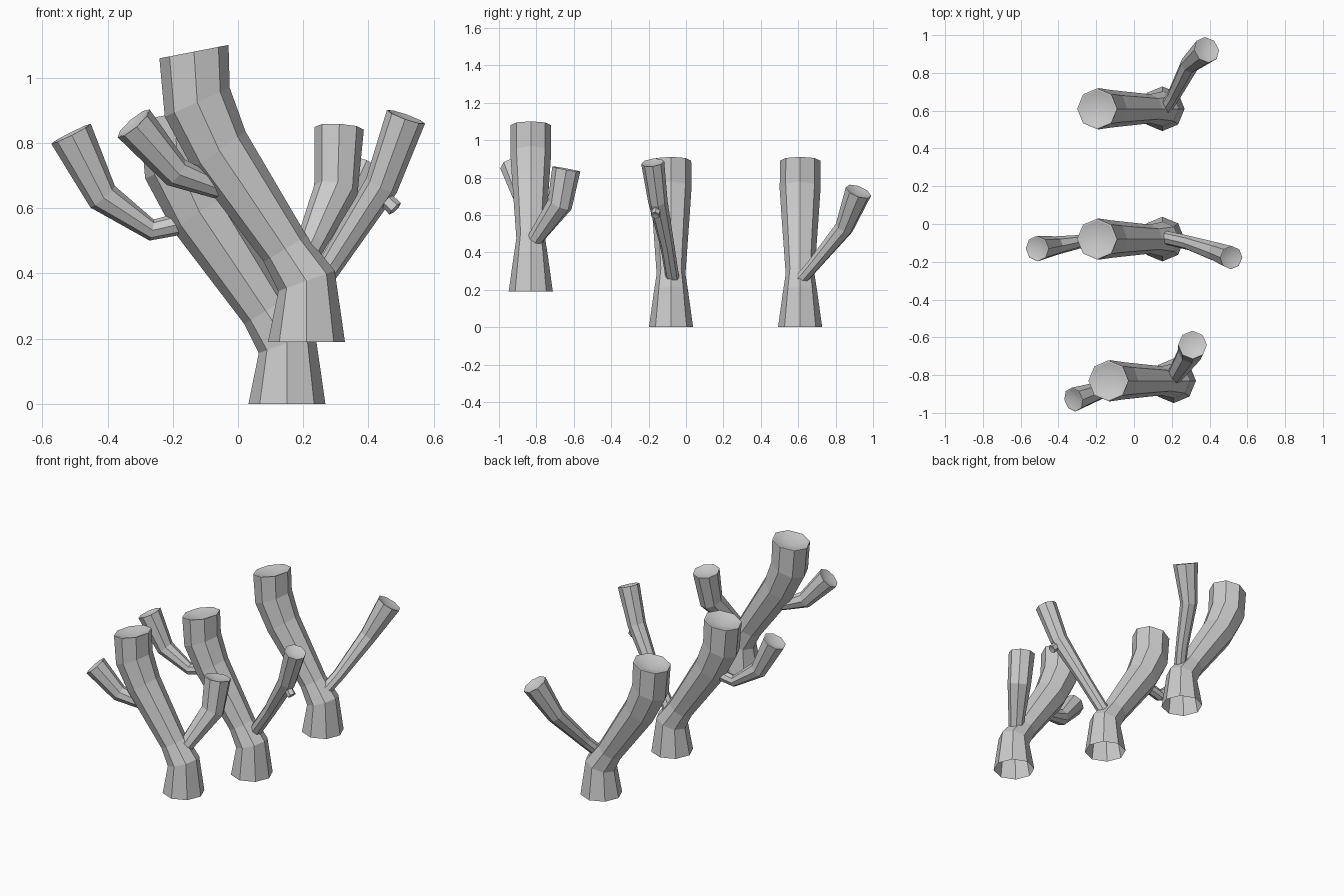
import bpy, bmesh, math
from mathutils import Vector

if "Cube" in bpy.data.objects:
    bpy.data.objects.remove(bpy.data.objects["Cube"])


def tube(name, path, sides=8, tilts=None):
    """Faceted tube along (x, y, z, radius) points, open below, dished tip."""
    pts = [Vector(p[:3]) for p in path]
    bm = bmesh.new()
    rings = []
    for i, p in enumerate(pts):
        if tilts:
            a = math.radians(tilts[i])
            n = Vector((-math.sin(a), 0, math.cos(a)))
        else:
            n = Vector()
            if i:
                n += (p - pts[i - 1]).normalized()
            if i < len(pts) - 1:
                n += (pts[i + 1] - p).normalized()
            n.normalize()
        u = Vector((0, 1, 0)).cross(n).normalized()
        v = n.cross(u)
        r = path[i][3]
        ring = []
        for k in range(sides):
            a = 2 * math.pi * k / sides
            ring.append(bm.verts.new(p + (u * math.cos(a) + v * math.sin(a)) * r))
        rings.append(ring)
    # narrow rim inside the tip, then a shallow bowl
    rim = [bm.verts.new(pts[-1].lerp(w.co, 0.92)) for w in rings[-1]]
    rings.append(rim)
    for a, b in zip(rings, rings[1:]):
        for k in range(sides):
            j = (k + 1) % sides
            bm.faces.new((a[k], a[j], b[j], b[k]))
    centre = bm.verts.new(pts[-1] - n * path[-1][3] * 0.3)
    for k in range(sides):
        f = bm.faces.new((rim[k], rim[(k + 1) % sides], centre))
        f.smooth = True
    me = bpy.data.meshes.new(name)
    bm.to_mesh(me)
    bm.free()
    ob = bpy.data.objects.new(name, me)
    bpy.context.collection.objects.link(ob)
    return ob


# the shared leaning trunk: offset x, height, radius, tilt
TRUNK = [(0, 0, .118, 0), (0, .187, .092, 20), (-.065, .285, .077, 31),
         (-.268, .588, .099, 35), (-.335, .735, .109, 24), (-.345, .89, .108, 11)]

for name, bx, by, bz in (("front_trunk", .21, -.83, .19),
                         ("middle_trunk", .15, -.08, 0),
                         ("back_trunk", .15, .61, 0)):
    tube(name, [(bx + x, by, bz + z, r) for x, z, r, t in TRUNK],
         tilts=[t[3] for t in TRUNK])

# side branches
BRANCHES = {
    "front_right_branch": [(.195, -.83, .43, .04), (.225, -.79, .495, .046),
                           (.30, -.675, .655, .068), (.31, -.64, .845, .076)],
    "front_left_branch": [(-.06, -.84, .66, .032), (-.19, -.885, .71, .048),
                          (-.32, -.93, .86, .065)],
    "middle_left_branch": [(-.14, -.08, .56, .035), (-.265, -.09, .533, .033),
                           (-.415, -.115, .635, .05), (-.512, -.13, .828, .068)],
    "middle_right_branch": [(.16, -.07, .25, .036), (.29, -.10, .435, .038),
                            (.44, -.15, .67, .052), (.515, -.178, .88, .062)],
    "back_branch": [(.165, .61, .25, .035), (.21, .68, .33, .036),
                    (.295, .845, .53, .05), (.385, .922, .725, .072)],
}
for name, path in BRANCHES.items():
    tube(name, path)

# small bud on the middle right branch
tube("branch_bud", [(.43, -.15, .65, .022), (.482, -.165, .598, .025)], sides=6)
